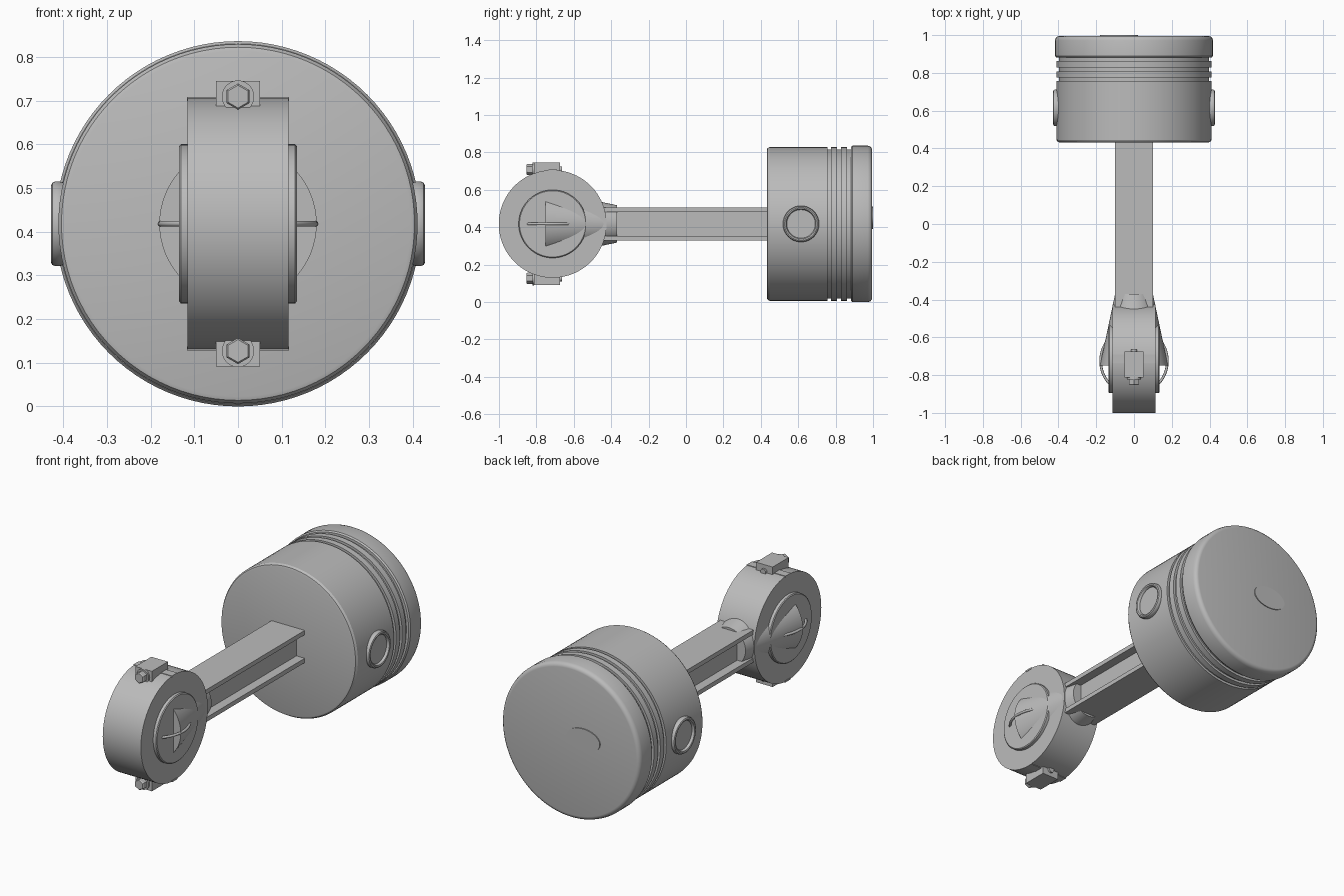
import bpy, bmesh, math
from mathutils import Matrix, Vector

cube = bpy.data.objects.get("Cube")
if cube:
    bpy.data.objects.remove(cube, do_unlink=True)

steel = bpy.data.materials.new("grey_steel")
steel.use_nodes = True
GREY = (0.5, 0.5, 0.5, 1)
steel.diffuse_color = GREY
steel.node_tree.nodes["Principled BSDF"].inputs["Base Color"].default_value = GREY

CZ = 0.418       # height of the main axis
BIG_Y = -0.713   # centre of the crank bearing


def finish(name, bm):
    bmesh.ops.recalc_face_normals(bm, faces=bm.faces)
    mesh = bpy.data.meshes.new(name)
    bm.to_mesh(mesh)
    bm.free()
    mesh.materials.append(steel)
    obj = bpy.data.objects.new(name, mesh)
    bpy.context.collection.objects.link(obj)
    bpy.ops.object.select_all(action='DESELECT')
    obj.select_set(True)
    bpy.context.view_layer.objects.active = obj
    bpy.ops.object.shade_smooth_by_angle(angle=math.radians(32))
    return obj


def lathe(name, profile, centre, axis, sides=80):
    """Turn (radius, distance) points about an axis, with flat end caps."""
    bm = bmesh.new()
    turn = Vector((0, 0, 1)).rotation_difference(Vector(axis)).to_matrix()
    rings = []
    for r, d in profile:
        ring = []
        for i in range(sides):
            a = math.tau * i / sides
            p = Vector((r * math.cos(a), r * math.sin(a), d))
            ring.append(bm.verts.new(turn @ p + Vector(centre)))
        rings.append(ring)
    for lo, hi in zip(rings, rings[1:]):
        for i in range(sides):
            j = (i + 1) % sides
            bm.faces.new((lo[i], lo[j], hi[j], hi[i]))
    bm.faces.new(rings[0])
    bm.faces.new(rings[-1])
    return finish(name, bm)


def box(name, low, high):
    low, high = Vector(low), Vector(high)
    bm = bmesh.new()
    bmesh.ops.create_cube(bm, size=1, matrix=Matrix.Translation((low + high) / 2)
                          @ Matrix.Diagonal((high - low).to_4d()))
    return finish(name, bm)


# Piston: skirt, two rings between grooves, rounded crown
SKIRT, GROOVE, CROWN = 0.411, 0.398, 0.418
profile = [(0.395, 0.432), (0.404, 0.435), (SKIRT, 0.446), (SKIRT, 0.757), (GROOVE, 0.757)]
for a, b in ((0.775, 0.808), (0.828, 0.862)):
    profile += [(GROOVE, a), (SKIRT, a), (SKIRT, b), (GROOVE, b)]
profile += [(GROOVE, 0.882), (0.412, 0.882), (CROWN, 0.89), (CROWN, 0.972),
            (0.414, 0.985), (0.405, 0.993), (0.396, 0.995)]
lathe("piston", profile, (0, 0, CZ), (0, 1, 0), 96)

# Oval mark on the crown
mark = lathe("crown_mark", [(1, 0), (1, 0.007)], (0, 0, 0), (0, 1, 0), 48)
mark.data.transform(Matrix.Translation((-0.08, 0.993, 0.45))
                    @ Matrix.Diagonal((0.1, 1, 0.06, 1)))

# Wrist pin ends with rounded lips
for side, label in ((1, "left"), (-1, "right")):
    lathe(label + "_wrist_pin",
          [(0.09, 0.38), (0.097, 0.409), (0.097, 0.418), (0.094, 0.425), (0.088, 0.428),
           (0.081, 0.426), (0.077, 0.421), (0.076, 0.413)],
          (0, 0.615, CZ), (side, 0, 0), 48)

# I-beam connecting rod
half, web, top, inner = 0.1, 0.05, 0.088, 0.064
quarter = [(half, top), (half, inner), (web, inner)]
right_half = quarter + [(x, -z) for x, z in reversed(quarter)]
outline = right_half + [(-x, z) for x, z in reversed(right_half)]
bm = bmesh.new()
face = bm.faces.new([bm.verts.new((x, -0.5, CZ + z)) for x, z in outline])
ext = bmesh.ops.extrude_face_region(bm, geom=[face])
bmesh.ops.translate(bm, vec=(0, 0.95, 0),
                    verts=[v for v in ext["geom"] if isinstance(v, bmesh.types.BMVert)])
finish("connecting_rod", bm)

# Crank end with bearing and tapered neck
lathe("crank_end", [(0.288, -0.115), (0.288, 0.115)], (0, BIG_Y, CZ), (1, 0, 0), 96)
lathe("bearing", [(0.177, -0.135), (0.182, -0.131), (0.182, 0.131), (0.177, 0.135)],
      (0, BIG_Y, CZ), (1, 0, 0))
lathe("tapered_neck", [(0.18, -0.75), (0.1, -0.37)], (0, 0, CZ), (0, 1, 0), 64)

# Thin oil ring around the bearing
bpy.ops.mesh.primitive_torus_add(major_radius=0.177, minor_radius=0.007, major_segments=64,
                                 minor_segments=10, location=(0, -0.725, CZ))
ring = bpy.context.object
ring.name = "oil_ring"
ring.data.materials.append(steel)
bpy.ops.object.shade_smooth_by_angle(angle=math.radians(40))

# Bolted lugs above and below the crank end
for s, label in ((1, "upper"), (-1, "lower")):
    z0, z1 = sorted((CZ + s * 0.264, CZ + s * 0.327))
    box(label + "_lug", (-0.05, -0.813, z0), (0.05, -0.675, z1))
    z0, z1 = sorted((CZ + s * 0.281, CZ + s * 0.29))
    box(label + "_split_tab", (-0.117, -0.735, z0), (0.117, -0.69, z1))
    bolt = (0, 0, CZ + s * 0.291)
    lathe(label + "_washer", [(0.037, -0.822), (0.037, -0.812)], bolt, (0, 1, 0), 32)
    head = lathe(label + "_bolt_head", [(0.026, -0.853), (0.03, -0.848), (0.03, -0.82)],
                 bolt, (0, 1, 0), 6)
    # Turn the hexagon so a corner points up
    mid = Matrix.Translation(bolt)
    head.data.transform(mid @ Matrix.Rotation(math.radians(30), 4, 'Y') @ mid.inverted())
    lathe(label + "_bolt_end", [(0.016, -0.68), (0.016, -0.664)], bolt, (0, 1, 0), 24)
